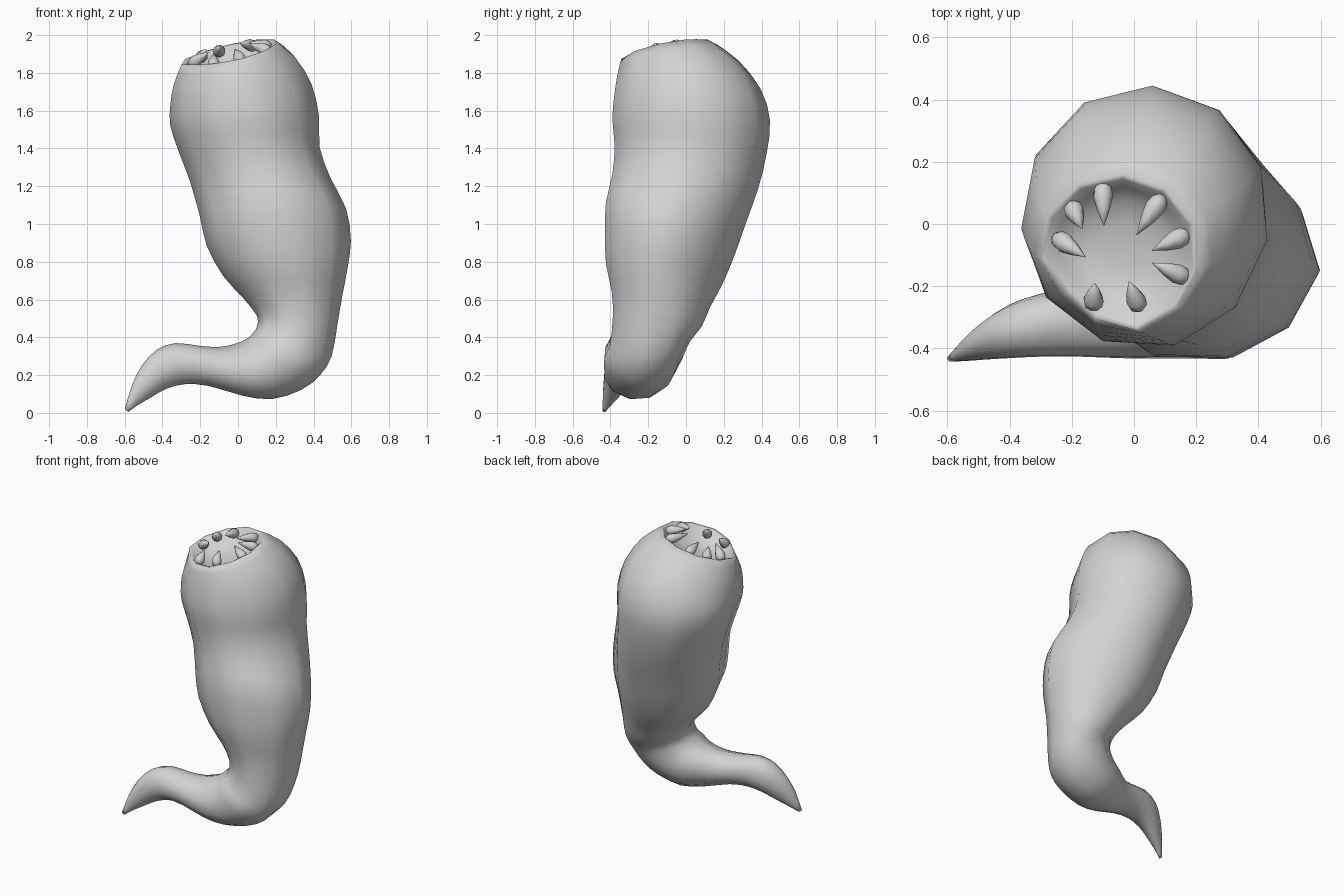
import bpy, bmesh, math
from mathutils import Vector

if "Cube" in bpy.data.objects:
    bpy.data.objects.remove(bpy.data.objects["Cube"])

GREY = (0.65, 0.65, 0.65, 1)
grey = bpy.data.materials.new("plain grey")
grey.use_nodes = True
grey.diffuse_color = GREY
grey.node_tree.nodes["Principled BSDF"].inputs["Base Color"].default_value = GREY

SIDES = 11
# Cross-sections, mouth to tail: inner edge x, z, outer edge x, z, depth centre, half depth
RINGS = [
    (-.31, 1.845, .21, 1.965, -.09, .25),
    (-.345, 1.74, .31, 1.89, -.04, .32),
    (-.36, 1.63, .395, 1.75, .01, .385),
    (-.36, 1.52, .435, 1.58, .03, .415),
    (-.315, 1.38, .44, 1.40, .027, .40),
    (-.255, 1.22, .50, 1.23, .0, .385),
    (-.20, 1.03, .58, 1.07, -.05, .37),
    (-.165, .88, .605, .90, -.08, .345),
    (-.08, .72, .585, .75, -.11, .31),
    (.03, .60, .555, .60, -.13, .26),
    (.10, .51, .53, .46, -.15, .235),
    (.10, .46, .50, .30, -.19, .21),
    (.08, .425, .44, .20, -.22, .21),
    (.04, .39, .34, .12, -.235, .195),
    (-.02, .365, .18, .07, -.255, .175),
    (-.10, .35, .02, .09, -.29, .14),
    (-.20, .355, -.15, .14, -.31, .115),
    (-.33, .37, -.28, .15, -.325, .10),
    (-.43, .335, -.38, .125, -.345, .085),
    (-.51, .25, -.46, .08, -.375, .06),
    (-.56, .15, -.53, .04, -.405, .035),
    (-.60, .02, -.58, .005, -.432, .01),
]
# Front-to-back tilt of the upper sections
TILT = [.18, .14, .06, 0, -.05, -.1, -.15, -.15, -.16, -.15, -.1]
# Flattening of the back left and front right quarter of some sections
FLAT = {0: (0, .2), 1: (0, .05), 5: (.06, 0), 6: (.14, -.03), 7: (.15, -.03),
        8: (.12, 0), 9: (.05, 0)}


def ring_points(index):
    lx, lz, rx, rz, yc, hy = RINGS[index]
    tilt = TILT[index] if index < len(TILT) else 0
    back_left, front_right = FLAT.get(index, (0, 0))
    centre = Vector(((lx + rx) / 2, yc, (lz + rz) / 2))
    across = Vector(((rx - lx) / 2, 0, (rz - lz) / 2))
    back = Vector((0, hy, hy * tilt))
    pts = []
    for k in range(SIDES):
        a = math.radians(87) + 2 * math.pi * k / SIDES
        c, s = math.cos(a), math.sin(a)
        flat = back_left if s > 0 else front_right
        scale = 1 - flat * max(0, math.sin(2 * a))
        pts.append(centre + (across * c + back * (s if s > 0 else s * 1.04)) * scale)
    return pts


def refine(loops):
    """Insert a smoothly curved section between each pair of sections."""
    out, last = [], len(loops) - 1
    for i in range(last):
        quad = zip(loops[max(i - 1, 0)], loops[i], loops[i + 1], loops[min(i + 2, last)])
        out += [loops[i], [(9 * (b + c) - a - d) / 16 for a, b, c, d in quad]]
    return out + [loops[last]]


def skin(loops, name):
    """Bridge the point loops, cap both ends and make a smooth object."""
    bm = bmesh.new()
    loops = [[bm.verts.new(p) for p in loop] for loop in loops]
    count = len(loops[0])
    for a, b in zip(loops, loops[1:]):
        for k in range(count):
            j = (k + 1) % count
            bm.faces.new((a[k], a[j], b[j], b[k]))
    bm.faces.new(loops[0])
    bm.faces.new(loops[-1])
    bmesh.ops.recalc_face_normals(bm, faces=bm.faces)
    for f in bm.faces:
        f.smooth = True
    mesh = bpy.data.meshes.new(name)
    bm.to_mesh(mesh)
    bm.free()
    mesh.materials.append(grey)
    bpy.context.collection.objects.link(bpy.data.objects.new(name, mesh))


# Plane of the mouth
MOUTH = Vector((-.05, -.09, 1.905))
UP = Vector((-.22, -.18, 1)).normalized()


def on_mouth(x, y, lift):
    z = MOUTH.z + .22 * (x - MOUTH.x) + .18 * (y - MOUTH.y)
    return Vector((x, y, z)) + UP * lift


# Body: mouth bowl, then the skin down to the tail tip
outer = [ring_points(i) for i in range(len(RINGS))]
bowl = [[MOUTH.lerp(p, s) - UP * d for p in outer[0]]
        for s, d in ((.3, .10), (.6, .085), (.8, .05), (.93, .008))]
skin(bowl + refine(outer), "worm_body")

# Teeth: root x, y and tip x, y around the mouth
TEETH = [(-.105, .115, -.09, 0), (-.205, .055, -.16, -.01), (-.25, -.05, -.15, -.10),
         (.08, .075, .015, -.03), (.16, -.04, .065, -.08), (.16, -.175, .065, -.12),
         (-.135, -.265, -.12, -.185), (.01, -.27, -.01, -.18)]
for n, (x0, y0, x1, y1) in enumerate(TEETH):
    root, tip = on_mouth(x0, y0, -.022), on_mouth(x1, y1, .03)
    axis = tip - root
    side = axis.cross(UP).normalized()
    top = side.cross(axis).normalized()
    loops = [[root + axis * t + (side * math.cos(a) + top * math.sin(a)) * r
              for a in (k * math.pi / 4 for k in range(8))]
             for t, r in ((-.1, .015), (.03, .029), (.25, .033), (.6, .021), (1, .001))]
    skin(loops, f"tooth_{n + 1}")
